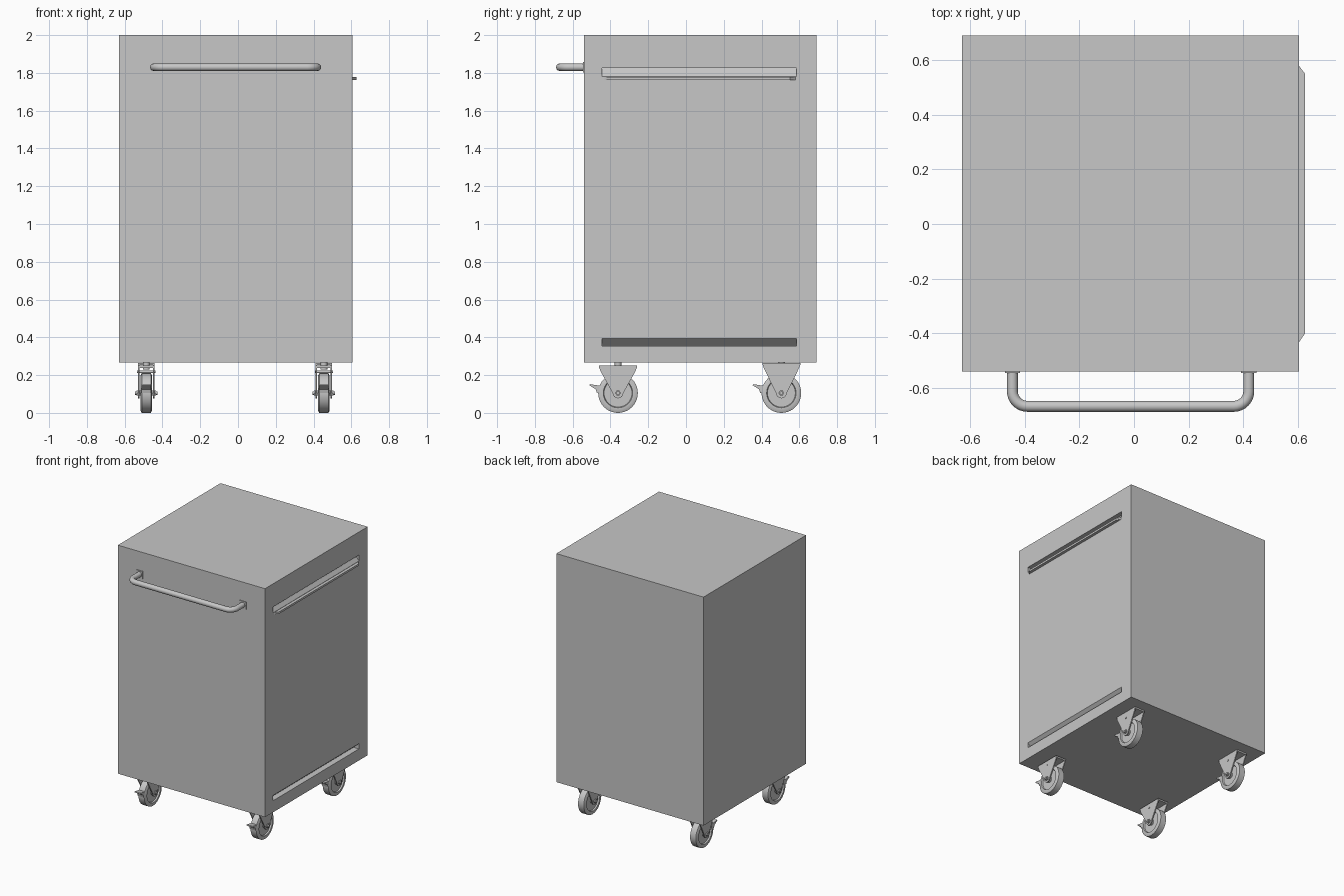
import bpy, bmesh, math
from mathutils import Vector, Matrix

cube = bpy.data.objects.get("Cube")
if cube:
    bpy.data.objects.remove(cube, do_unlink=True)

grey = bpy.data.materials.new("light grey metal")
grey.use_nodes = True
colour = (0.57, 0.57, 0.57, 1)
grey.diffuse_color = colour
grey.node_tree.nodes["Principled BSDF"].inputs["Base Color"].default_value = colour


def finish(name, bm, smooth=False):
    bmesh.ops.recalc_face_normals(bm, faces=bm.faces)
    mesh = bpy.data.meshes.new(name)
    bm.to_mesh(mesh)
    bm.free()
    mesh.materials.append(grey)
    ob = bpy.data.objects.new(name, mesh)
    bpy.context.collection.objects.link(ob)
    if smooth:
        activate(ob)
        bpy.ops.object.shade_smooth_by_angle(angle=math.radians(35))
    return ob


def activate(ob):
    bpy.ops.object.select_all(action="DESELECT")
    ob.select_set(True)
    bpy.context.view_layer.objects.active = ob


def prism(name, axis, lo, hi, outline):
    """Extrude a 2D outline along an axis (0=x, 1=y, 2=z)."""
    bm = bmesh.new()
    verts = []
    for a, b in outline:
        co = [a, b]
        co.insert(axis, lo)
        verts.append(bm.verts.new(co))
    face = bm.faces.new(verts)
    new = bmesh.ops.extrude_face_region(bm, geom=[face])["geom"]
    shift = Vector((0, 0, 0))
    shift[axis] = hi - lo
    bmesh.ops.translate(bm, vec=shift, verts=[v for v in new if isinstance(v, bmesh.types.BMVert)])
    return finish(name, bm)


def box(name, x, y, z):
    return prism(name, 2, z[0], z[1], [(x[0], y[0]), (x[1], y[0]), (x[1], y[1]), (x[0], y[1])])


def cylinder(name, centre, radius, length, axis="X", segments=20):
    bm = bmesh.new()
    bmesh.ops.create_cone(bm, cap_ends=True, segments=segments, radius1=radius,
                          radius2=radius, depth=length)
    if axis == "X":
        bmesh.ops.rotate(bm, matrix=Matrix.Rotation(math.pi / 2, 3, "Y"), verts=bm.verts)
    bmesh.ops.translate(bm, vec=centre, verts=bm.verts)
    return finish(name, bm, True)


def lathe_x(name, centre, profile, segments=40):
    """Spin (x, radius) points about the x axis."""
    bm = bmesh.new()
    verts = [bm.verts.new((x, 0, r)) for x, r in profile]
    edges = [bm.edges.new(pair) for pair in zip(verts, verts[1:])]
    bmesh.ops.spin(bm, geom=verts + edges, cent=(0, 0, 0), axis=(1, 0, 0),
                   angle=2 * math.pi, steps=segments)
    bmesh.ops.remove_doubles(bm, verts=bm.verts, dist=0.0001)
    bmesh.ops.translate(bm, vec=centre, verts=bm.verts)
    return finish(name, bm, True)


# Cabinet body with two wedge-shaped slots in its side
SIDE, FRONT, BACK = 0.605, -0.54, 0.69
MID_X, MID_Y = -0.0125, 0.0725
SLOT = (-0.445, 0.585)
body = box("cabinet_body", (-0.63, SIDE), (FRONT, BACK), (0.267, 2.0))
out = SIDE + 0.02
cutters = [
    prism("upper_slot_cutter", 1, *SLOT,
          [(out, 1.78), (SIDE, 1.78), (SIDE - 0.035, 1.825), (out, 1.825)]),
    prism("lower_slot_cutter", 1, *SLOT,
          [(out, 0.355), (SIDE - 0.045, 0.355), (SIDE, 0.395), (out, 0.395)]),
]
for cutter in cutters:
    cut = body.modifiers.new("slot", "BOOLEAN")
    cut.operation = "DIFFERENCE"
    cut.solver = "EXACT"
    cut.object = cutter
    activate(body)
    bpy.ops.object.modifier_apply(modifier=cut.name)
    bpy.data.objects.remove(cutter, do_unlink=True)

# Thin lip under the upper slot, with angled ends
prism("slot_lip", 2, 1.763, 1.778,
      [(SIDE - 0.005, -0.44), (0.627, -0.40), (0.627, 0.55), (SIDE - 0.005, 0.585)])

# Tubular push handle with rounded corners
HALF, REACH, BEND, HZ = 0.433, -0.668, 0.055, 1.83
left_half = [(-HALF, FRONT + 0.005)]
for i in range(9):
    a = math.pi + i * math.pi / 16
    left_half.append((-HALF + BEND + BEND * math.cos(a), REACH + BEND + BEND * math.sin(a)))
path = left_half + [(-x, y) for x, y in reversed(left_half)]
curve = bpy.data.curves.new("push_handle", "CURVE")
curve.dimensions = "3D"
curve.bevel_depth = 0.02
curve.bevel_resolution = 4
curve.use_fill_caps = True
spline = curve.splines.new("POLY")
spline.points.add(len(path) - 1)
for point, (x, y) in zip(spline.points, path):
    point.co = (MID_X + x, y, HZ, 1)
curve.materials.append(grey)
handle = bpy.data.objects.new("push_handle", curve)
bpy.context.collection.objects.link(handle)
activate(handle)
bpy.ops.object.convert(target="MESH")
bpy.ops.object.shade_smooth_by_angle(angle=math.radians(35))
for side in (-1, 1):
    x = MID_X + side * HALF
    box("handle_flange", (x - 0.028, x + 0.028), (FRONT - 0.006, FRONT), (HZ - 0.028, HZ + 0.028))


def caster(prefix, x, y, top):
    """Wheel in a tapered fork, with a stem and a brake pedal facing forward."""
    hub = 0.105
    half = [(-0.026, 0), (-0.026, 0.02), (-0.02, 0.022), (-0.02, 0.074),
            (-0.03, 0.078), (-0.03, 0.094), (-0.024, 0.105)]
    lathe_x(prefix + "_wheel", (x, y, hub), half + [(-a, r) for a, r in reversed(half)])
    # Fork: two cheeks with rounded feet, joined by a crown
    foot = [(y + 0.028 * math.cos(a), hub + 0.028 * math.sin(a))
            for a in (-math.pi * i / 8 for i in range(9))]
    cheek = [(y - 0.1, top), (y + 0.1, top), (y + 0.095, top - 0.025)] + foot
    cheek.append((y - 0.095, top - 0.025))
    for side in (-1, 1):
        inner, outer = sorted((x + side * 0.036, x + side * 0.044))
        prism(prefix + "_fork_cheek", 0, inner, outer, cheek)
    box(prefix + "_fork_crown", (x - 0.044, x + 0.044), (y - 0.1, y + 0.1), (top - 0.012, top))
    # Stem and bolts
    cylinder(prefix + "_stem", (x, y, 0.25), 0.018, 0.04, "Z")
    cylinder(prefix + "_axle", (x, y, hub), 0.009, 0.12)
    cylinder(prefix + "_axle_nut", (x, y, hub), 0.015, 0.104, segments=6)
    cylinder(prefix + "_fork_bolt", (x, y, 0.218), 0.007, 0.096)
    # Brake pedal
    prism(prefix + "_brake_pedal", 0, x - 0.025, x + 0.025,
          [(y - 0.152, 0.146), (y - 0.148, 0.152), (y - 0.085, 0.142),
           (y - 0.092, 0.115), (y - 0.112, 0.105), (y - 0.118, 0.125)])


for x_name, sx in (("left", 1), ("right", -1)):
    for y_name, sy, top in (("front", -1, 0.25), ("rear", 1, 0.265)):
        caster(f"{y_name}_{x_name}_caster", MID_X - 0.003 + sx * 0.47, MID_Y + sy * 0.4325, top)
